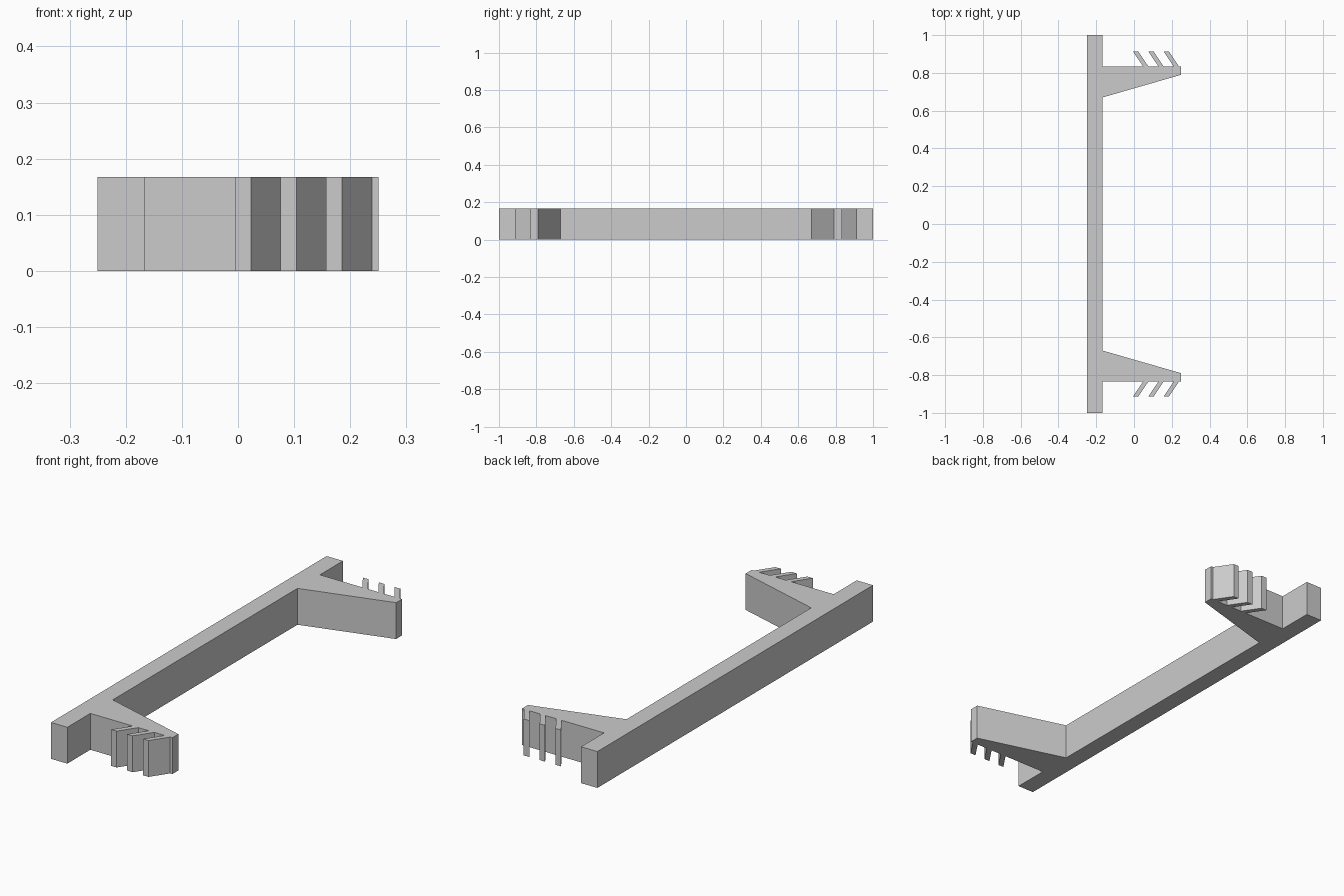
import bpy
import bmesh

cube = bpy.data.objects.get("Cube")
if cube:
    bpy.data.objects.remove(cube, do_unlink=True)

HEIGHT = 0.167
SPINE_BACK, SPINE_FRONT, ARM_END = -0.25, -0.167, 0.25
ARM_Y, TIP_Y = 0.833, 0.913
TOOTH_WIDTH, TOOTH_LEAN, TOOTH_PITCH = 0.028, 0.054, 0.081

# Single grey material
grey = bpy.data.materials.new("plain grey")
grey.use_nodes = True
colour = (0.6, 0.6, 0.6, 1)
grey.diffuse_color = colour
grey.node_tree.nodes["Principled BSDF"].inputs["Base Color"].default_value = colour

# Half outline: tapered arm, leaning teeth, then the end of the spine
half = [(SPINE_FRONT, 0.67), (ARM_END, 0.79), (ARM_END, ARM_Y)]
for i in range(3):
    root = 0.239 - i * TOOTH_PITCH
    tip = root - TOOTH_LEAN
    half += [(root, ARM_Y), (tip, TIP_Y),
             (tip - TOOTH_WIDTH, TIP_Y), (root - TOOTH_WIDTH, ARM_Y)]
half += [(SPINE_FRONT, ARM_Y), (SPINE_FRONT, 1), (SPINE_BACK, 1)]

# Mirror the outline across the middle and extrude it into one solid
outline = half + [(x, -y) for x, y in reversed(half)]
bm = bmesh.new()
base = bm.faces.new([bm.verts.new((x, y, 0)) for x, y in outline])
top = bmesh.ops.extrude_face_region(bm, geom=[base], use_keep_orig=True)
raised = [g for g in top["geom"] if isinstance(g, bmesh.types.BMVert)]
bmesh.ops.translate(bm, verts=raised, vec=(0, 0, HEIGHT))
bmesh.ops.recalc_face_normals(bm, faces=bm.faces)

mesh = bpy.data.meshes.new("clip_bracket")
bm.to_mesh(mesh)
bm.free()
mesh.materials.append(grey)
bracket = bpy.data.objects.new("clip_bracket", mesh)
bpy.context.collection.objects.link(bracket)
